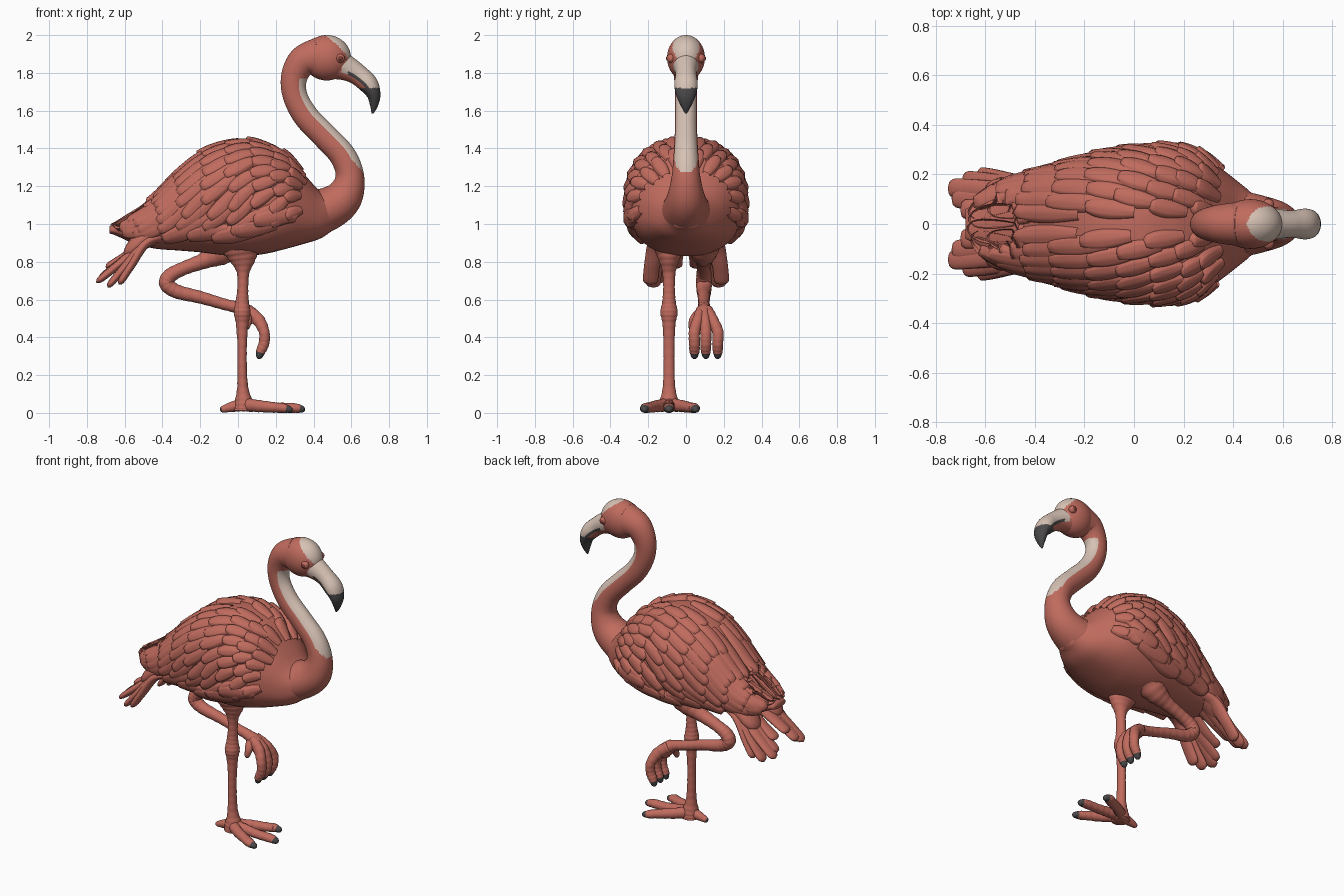
import bpy, bmesh, math, random
from mathutils import Vector

if "Cube" in bpy.data.objects:
    bpy.data.objects.remove(bpy.data.objects["Cube"])
random.seed(4)

def material(name, col):
    m = bpy.data.materials.new(name)
    m.diffuse_color = (*col, 1)
    m.use_nodes = True
    m.node_tree.nodes["Principled BSDF"].inputs["Base Color"].default_value = m.diffuse_color
    return m

CORAL, PALE, DARK, BROWN = range(4)
MATS = [material("coral", (0.53, 0.148, 0.112)), material("pale cream", (0.68, 0.54, 0.46)),
        material("charcoal", (0.07, 0.066, 0.066)), material("dark red brown", (0.22, 0.05, 0.04))]

def finish(name, bm):
    bmesh.ops.recalc_face_normals(bm, faces=bm.faces)
    me = bpy.data.meshes.new(name)
    for f in bm.faces:
        f.smooth = True
    bm.to_mesh(me)
    bm.free()
    for m in MATS:
        me.materials.append(m)
    ob = bpy.data.objects.new(name, me)
    bpy.context.collection.objects.link(ob)
    return ob

def spline(pts, u):
    """Smooth curve through tuples, u in 0..1."""
    n = len(pts) - 1
    k = min(int(u * n), n - 1)
    t = u * n - k
    p0, p1, p2, p3 = (pts[max(0, min(n, k + i))] for i in (-1, 0, 1, 2))
    return [0.5 * (2*b + (c - a)*t + (2*a - 5*b + 4*c - d)*t*t + (3*b - a - 3*c + d)*t**3)
            for a, b, c, d in zip(p0, p1, p2, p3)]

def skin(bm, rings, rule=None):
    """Join rings of points into a capped tube."""
    rv = [[bm.verts.new(p) for p in r] for r in rings]
    m = len(rv[0])
    for i in range(len(rv) - 1):
        for j in range(m):
            k = (j + 1) % m
            f = bm.faces.new((rv[i][j], rv[i][k], rv[i+1][k], rv[i+1][j]))
            if rule:
                f.material_index = rule(f.calc_center_median(), math.cos(2*math.pi*(j + .5)/m), i/len(rv))
    bm.faces.new(rv[0])
    f = bm.faces.new(rv[-1])
    if rule:
        f.material_index = rule(f.calc_center_median(), 0, 1)

def tube(bm, pts, n=40, seg=20, rule=None, rounded=0.0, ridge=0.0):
    """Sweep an ellipse along points (x, y, z, half width, half thickness)."""
    rings = []
    for i in range(n + 1):
        u = i / n
        x, y, z, ry, rz = spline(pts, u)
        t = (Vector(spline(pts, min(1, u + .01))[:3]) - Vector(spline(pts, max(0, u - .01))[:3])).normalized()
        side = Vector((0, 1, 0))
        side = (side - t * side.dot(t)).normalized()
        nrm = side.cross(t)
        k = 1 + ridge * math.sin(i * math.pi / 2)
        if rounded and u > 1 - rounded:
            k *= math.sqrt(max(.01, 1 - ((u - 1 + rounded) / rounded) ** 2))
        rings.append([Vector((x, y, z)) + side * ry * k * math.sin(a) + nrm * rz * k * math.cos(a)
                      for a in (2 * math.pi * j / seg for j in range(seg))])
    skin(bm, rings, rule)

# Body shell: x, top, bottom, half width
SECT = [(-.68, .99, .95, .06), (-.56, 1.05, .90, .14), (-.44, 1.14, .87, .19), (-.32, 1.27, .86, .225),
        (-.2, 1.37, .85, .262), (-.08, 1.422, .835, .288), (.04, 1.44, .83, .304), (.16, 1.412, .845, .307),
        (.26, 1.36, .87, .285), (.35, 1.265, .895, .225), (.44, 1.17, .925, .155), (.53, 1.14, .98, .085)]

def body_point(x, a, s=1):
    x = max(-.68, min(.53, x))
    k = next(i for i in range(len(SECT) - 1) if x <= SECT[i + 1][0] + 1e-6)
    u = (k + (x - SECT[k][0]) / (SECT[k+1][0] - SECT[k][0])) / (len(SECT) - 1)
    _, top, bot, hw = spline(SECT, u)
    c, q = math.cos(a), math.sin(a)
    zc = bot + (top - bot) * .47
    z = zc + math.copysign(abs(c) ** .85, c) * (top - zc if c > 0 else zc - bot)
    return Vector((x, s * math.copysign(abs(q) ** .85, q) * hw, z))

bm = bmesh.new()
skin(bm, [[body_point(-.68 + 1.21 * i / 60, 2 * math.pi * j / 48) for j in range(48)] for i in range(61)])
finish("body", bm)

def feather(bm, x0, a0, length, da, w, s, thick=.015):
    """One raised feather that follows the body shell."""
    rows, n, m = [], 12, 8
    for i in range(n + 1):
        t = i / n
        x, a = x0 - length * t, a0 + da * t
        p = body_point(x, a, s)
        nrm = (body_point(x + .01, a, s) - body_point(x - .01, a, s)).cross(
            body_point(x, a + .03, s) - body_point(x, a - .03, s)).normalized()
        if nrm.dot(p - Vector((x, 0, 1.12))) < 0:
            nrm.negate()
        tan = body_point(x - .01 * length, a + .01 * da, s) - body_point(x + .01 * length, a - .01 * da, s)
        b = nrm.cross(tan).normalized()
        # feathers behind the shell's end run straight on
        p.x -= max(0, -.68 - x)
        wt = w * (.6 + .4 * math.sin(math.pi / 2 * min(1, t * 1.6))) * math.sqrt(max(.02, 1 - t ** 5))
        row = []
        for j in range(m + 1):
            q = 2 * j / m - 1
            h = -.008 if abs(q) == 1 or i == n else .001 + .013 * t + thick * math.sqrt(1 - q * q)
            if j == m // 2 and i < n:
                h += .002
            row.append(bm.verts.new(p + b * wt * q + nrm * (h - (wt * q) ** 2 * 1.6)))
        rows.append(row)
    for r0, r1 in zip(rows, rows[1:]):
        for j in range(m):
            bm.faces.new((r0[j], r0[j+1], r1[j+1], r1[j]))

# Wing feathers in overlapping rows, rear to front
ROWS = [(-.43, .25, 5), (-.34, .27, 6), (-.23, .26, 7), (-.12, .25, 8),
        (-.01, .22, 8), (.1, .19, 8), (.2, .16, 8), (.28, .13, 7), (.34, .11, 6)]
for s, name in ((-1, "right_wing_feathers"), (1, "left_wing_feathers")):
    bm = bmesh.new()
    for r, (x0, ln, cnt) in enumerate(ROWS):
        for j in range(cnt):
            a0 = .12 + (1.6 if r > 2 else 1.4) * (j + .5 * (r % 2)) / (cnt - .5)
            feather(bm, x0 + random.uniform(-.015, .015), a0, ln * (1 - .22 * math.sin(a0)) * random.uniform(.95, 1.06),
                    .05 + .36 * math.sin(a0) * (1 if x0 < .2 else .5), .052 - .0014 * r, s)
    # broad flank feathers under the shoulder
    for x0, a0 in ((.3, 1.75), (.2, 1.95), (.08, 2.1), (-.05, 2.05), (-.18, 2.0)):
        feather(bm, x0, a0, .23, .12, .06, s, .02)
    finish(name, bm)

# Tail fan
bm = bmesh.new()
for s in (-1, 1):
    for y, x, z in ((.06, -.70, .77), (.105, -.735, .71), (.145, -.75, .69), (.175, -.69, .665), (.19, -.63, .68)):
        tube(bm, [(-.34, s*y*.6, .95, .05, .03), (-.48, s*y*.8, .905, .05, .026),
                  (x*.55 - .22, s*y*.95, z*.5 + .44, .042, .022), (x, s*y, z, .042, .018)],
             24, 14, rounded=.14)
    tube(bm, [(-.4, s*.1, .98, .08, .07), (-.5, s*.11, .92, .08, .055), (-.6, s*.12, .83, .06, .03)], 20, 16, rounded=.3)
finish("tail_feathers", bm)

# Curved neck with pale front stripe
bm = bmesh.new()
def neck_rule(c, q, t):
    return PALE if 1.28 < c.z < 1.77 and t > .3 and q > max(.42, 1 - (c.z - 1.27) * 8) else CORAL
tube(bm, [(.22, 0, 1.06, .17, .14), (.36, 0, 1.055, .15, .13), (.475, 0, 1.08, .125, .115), (.56, 0, 1.145, .1, .1),
          (.592, 0, 1.25, .076, .076), (.555, 0, 1.36, .066, .07), (.46, 0, 1.465, .06, .068),
          (.36, 0, 1.57, .058, .067), (.302, 0, 1.68, .058, .065), (.298, 0, 1.78, .064, .07),
          (.345, 0, 1.86, .078, .083), (.43, 0, 1.885, .09, .105)], 130, 56, neck_rule)
finish("neck", bm)

# Head with pale forehead
bm = bmesh.new()
bmesh.ops.create_uvsphere(bm, u_segments=72, v_segments=48, radius=1)
for v in bm.verts:
    v.co = Vector((.47 + v.co.x * .128, v.co.y * .1, 1.88 + v.co.z * .12))
for f in bm.faces:
    c = f.calc_center_median()
    f.material_index = PALE if c.x + c.z - .25 * abs(c.y) > 2.455 and c.z > 1.85 else CORAL
finish("head", bm)

# Hooked beak: pale above, coral below, dark mouth line and tip
bm = bmesh.new()
def beak_rule(c, q, t):
    if c.z < 1.72 or (c.x > .58 and .2 < q < .4):
        return DARK
    return CORAL if q >= .4 or c.x < .55 else PALE
tube(bm, [(.50, 0, 1.855, .08, .09), (.575, 0, 1.825, .062, .068), (.635, 0, 1.79, .055, .056),
          (.69, 0, 1.74, .062, .052), (.718, 0, 1.685, .053, .037), (.72, 0, 1.63, .03, .022),
          (.712, 0, 1.585, .005, .005)], 70, 40, beak_rule)
finish("beak", bm)

# Eyes with lids
bm = bmesh.new()
for s in (-1, 1):
    for r, y, mat in ((.024, .078, CORAL), (.015, .091, BROWN)):
        new = bmesh.ops.create_uvsphere(bm, u_segments=20, v_segments=14, radius=r)["verts"]
        for v in new:
            v.co += Vector((.542, s * y, 1.877))
            for f in v.link_faces:
                f.material_index = mat
finish("eyes", bm)

def claw_rule(c, q, t):
    return DARK if t > .8 else CORAL

# Standing leg
bm = bmesh.new()
Y = -.09
tube(bm, [(0, Y, .96, .12, .14), (.015, Y, .88, .085, .105), (.025, Y, .81, .055, .07), (.027, Y, .74, .034, .033),
          (.025, Y, .65, .031, .029), (.022, Y, .585, .036, .036), (.022, Y, .53, .046, .044), (.022, Y, .47, .034, .033),
          (.022, Y, .36, .029, .025), (.022, Y, .24, .029, .025), (.025, Y, .13, .034, .03), (.03, Y, .05, .052, .05),
          (.03, Y, .01, .055, .055)], 110, 28, ridge=.025)
finish("standing_leg", bm)

# Standing foot
bm = bmesh.new()
for dy, x in ((-.125, .29), (0, .355), (.135, .28)):
    tube(bm, [(.02, Y, .045, .035, .036), (.11, Y + dy*.5, .036, .03, .032), (.2, Y + dy*.85, .028, .03, .027),
              (x - .05, Y + dy, .025, .029, .025), (x, Y + dy*1.06, .014, .014, .014)], 36, 18, claw_rule, .12, .03)
tube(bm, [(.03, Y, .045, .035, .035), (-.04, Y, .03, .026, .026), (-.095, Y, .015, .014, .014)],
     24, 18, claw_rule, .15)
finish("standing_foot", bm)

# Raised leg, folded
bm = bmesh.new()
Y = .095
tube(bm, [(.0, Y, .95, .1, .1), (-.08, Y, .86, .075, .075), (-.17, Y, .81, .045, .045), (-.28, Y, .768, .037, .036),
          (-.355, Y, .73, .04, .038), (-.378, Y, .685, .042, .04), (-.325, Y, .643, .038, .037), (-.2, Y, .612, .032, .033),
          (-.08, Y, .577, .03, .03), (.01, Y, .553, .034, .032), (.06, Y, .525, .045, .042),
          (.09, Y, .48, .045, .035)], 110, 24, ridge=.025)
finish("raised_leg", bm)

# Hanging toes of the raised foot
bm = bmesh.new()
for y in (.045, .105, .168):
    tube(bm, [(.045, .75*Y + .25*y, .54, .03, .035), (.105, .4*Y + .6*y, .495, .03, .034), (.138, y, .43, .03, .028),
              (.138, y, .37, .029, .028), (.12, y, .325, .026, .025), (.108, y, .285, .014, .014)],
         40, 18, claw_rule, .12, .03)
tube(bm, [(.04, .07, .53, .025, .025), (.05, .04, .49, .024, .024), (.045, .025, .44, .012, .012)],
     20, 16, claw_rule, .15)
finish("raised_foot", bm)
